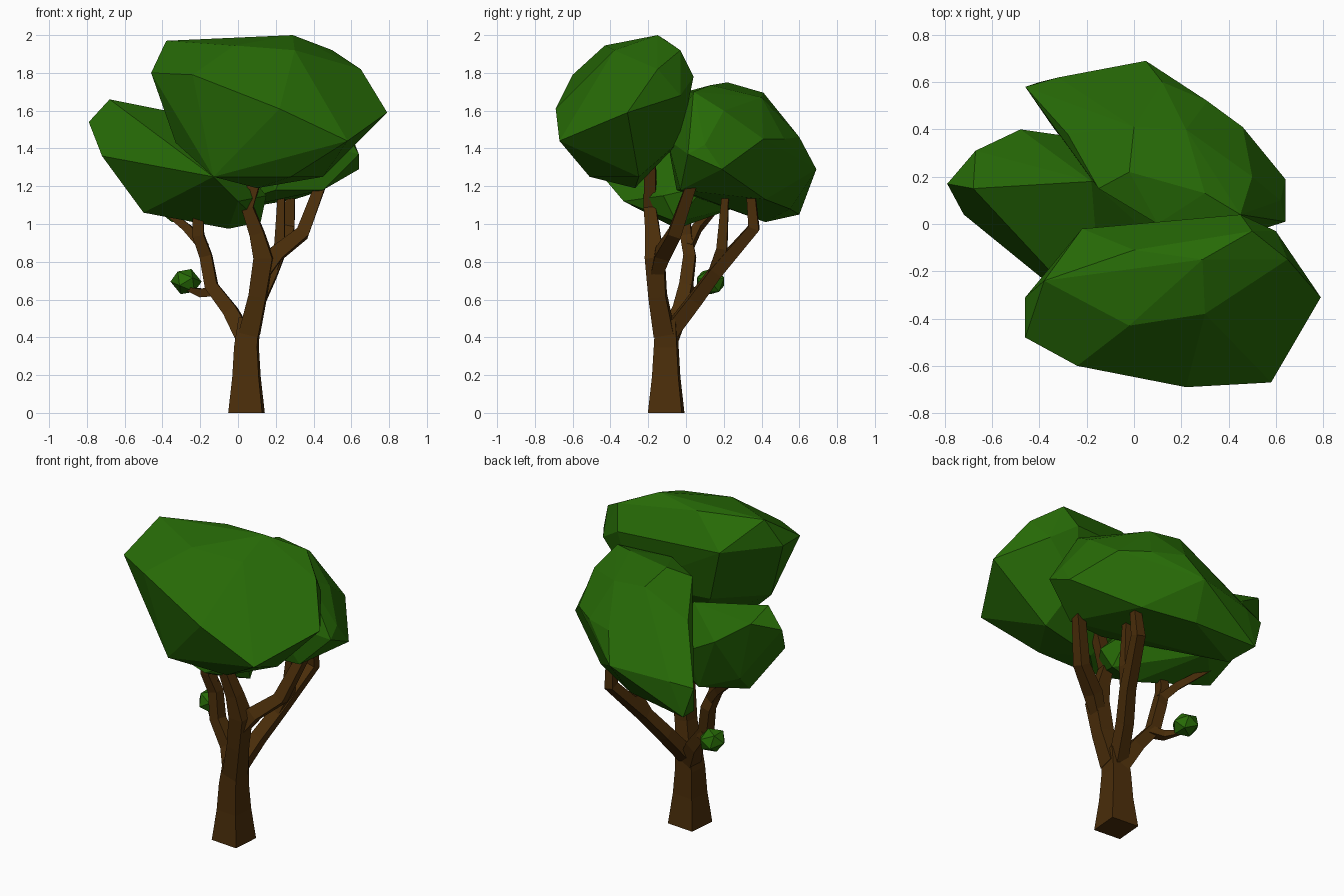
import bpy, bmesh
from mathutils import Vector, Matrix


def material(name, rgb):
    m = bpy.data.materials.new(name)
    m.diffuse_color = (*rgb, 1)
    return m


GREEN = material("leaf_green", (0.02, 0.145, 0.002))
BROWN = material("bark_brown", (0.07, 0.027, 0.003))


def finish(name, bm, mat):
    bmesh.ops.recalc_face_normals(bm, faces=bm.faces)
    me = bpy.data.meshes.new(name)
    bm.to_mesh(me)
    bm.free()
    me.materials.append(mat)
    ob = bpy.data.objects.new(name, me)
    bpy.context.collection.objects.link(ob)


def limb(name, path):
    """Square-section tapered limb along (x, y, z, half width) points."""
    bm = bmesh.new()
    pts = [Vector(p[:3]) for p in path]
    rings = []
    for i, p in enumerate(pts):
        t = (pts[min(i + 1, len(pts) - 1)] - pts[max(i - 1, 0)]).normalized()
        u = Vector((0, 1, 0)).cross(t).normalized()
        u = Matrix.Rotation(-0.08, 3, t) @ u
        v = t.cross(u)
        w = path[i][3]
        rings.append([bm.verts.new(p + w * (a * u + b * v))
                      for a, b in ((-1, -1), (1, -1), (1, 1), (-1, 1))])
    for r, s in zip(rings, rings[1:]):
        for k in range(4):
            n = (k + 1) % 4
            bm.faces.new((r[k], r[n], s[n], s[k]))
    bm.faces.new(rings[0][::-1])
    bm.faces.new(rings[-1])
    finish(name, bm, BROWN)


def clump(name, points):
    """Faceted leaf mass wrapped around a few corner points."""
    bm = bmesh.new()
    for p in points:
        bm.verts.new(p)
    bmesh.ops.convex_hull(bm, input=bm.verts[:])
    loose = [v for v in bm.verts if not v.link_faces]
    bmesh.ops.delete(bm, geom=loose, context='VERTS')
    bmesh.ops.dissolve_limit(bm, angle_limit=0.09, verts=bm.verts[:], edges=bm.edges[:])
    finish(name, bm, GREEN)


# Trunk and the limbs that fork from it
limb("trunk", [(0.045, -0.105, 0, 0.09), (0.045, -0.105, 0.19, 0.07),
               (0.045, -0.105, 0.35, 0.061), (0.06, -0.105, 0.5, 0.053)])
limb("main_limb", [(0.06, -0.115, 0.42, 0.053), (0.105, -0.15, 0.62, 0.046),
                   (0.135, -0.165, 0.82, 0.05), (0.1, -0.175, 0.95, 0.038),
                   (0.05, -0.19, 1.09, 0.032), (0.11, -0.19, 1.3, 0.03)])
limb("right_limb", [(0.125, -0.16, 0.72, 0.03), (0.2, -0.125, 0.84, 0.04),
                    (0.34, -0.06, 0.95, 0.035), (0.45, 0.04, 1.24, 0.027)])
limb("back_limb", [(0.05, -0.08, 0.43, 0.04), (0.11, 0.05, 0.6, 0.037),
                   (0.18, 0.16, 0.75, 0.034), (0.27, 0.36, 0.98, 0.03),
                   (0.28, 0.34, 1.2, 0.022)])
limb("back_branch", [(0.165, 0.14, 0.72, 0.03), (0.22, 0.19, 0.87, 0.028),
                     (0.23, 0.21, 1.18, 0.017)])
limb("left_limb", [(0.035, -0.09, 0.4, 0.045), (-0.04, -0.03, 0.54, 0.038),
                   (-0.14, 0.0, 0.67, 0.034), (-0.17, 0.02, 0.83, 0.032),
                   (-0.21, 0.0, 0.94, 0.03), (-0.21, -0.01, 1.1, 0.026)])
limb("left_branch", [(-0.18, 0.01, 0.88, 0.026), (-0.27, 0.06, 0.98, 0.022),
                     (-0.42, 0.17, 1.1, 0.014)])
limb("low_twig", [(-0.11, 0.0, 0.65, 0.028), (-0.19, 0.04, 0.635, 0.022),
                  (-0.28, 0.11, 0.66, 0.008)])

# Leaf masses
clump("front_foliage", [
    (-0.38, -0.24, 1.97), (0.0, -0.11, 1.975), (0.29, -0.15, 2.0), (-0.02, -0.43, 1.945),
    (0.3, -0.38, 1.92), (0.5, -0.03, 1.92), (0.65, -0.15, 1.82), (0.79, -0.31, 1.59),
    (-0.46, -0.31, 1.8), (-0.46, -0.48, 1.8), (-0.24, -0.6, 1.79), (0.22, -0.69, 1.61),
    (0.58, -0.67, 1.44), (-0.33, -0.38, 1.43), (-0.13, -0.51, 1.25), (0.28, -0.51, 1.25),
    (0.1, -0.27, 1.19), (0.45, -0.25, 1.25), (0.45, 0.04, 1.78), (0.6, -0.03, 1.68),
    (-0.22, -0.02, 1.8), (0.1, -0.01, 1.7), (0.4, -0.03, 1.44), (-0.1, -0.1, 1.45)])
clump("back_foliage", [
    (-0.46, 0.58, 1.24), (-0.4, 0.6, 1.05), (-0.32, 0.62, 1.26), (0.05, 0.69, 1.29),
    (-0.35, 0.42, 1.01), (0.31, 0.52, 1.45), (0.46, 0.41, 1.45), (0.64, 0.19, 1.29),
    (0.64, 0.01, 1.37), (0.62, 0.1, 1.42), (-0.28, 0.38, 1.54), (-0.02, 0.22, 1.75),
    (0.3, 0.13, 1.735), (0.0, 0.41, 1.695), (0.22, 0.4, 1.67), (0.12, 0.6, 1.46),
    (0.45, 0.04, 1.7), (0.5, 0.2, 1.6), (-0.15, 0.15, 1.7), (0.1, 0.0, 1.7),
    (0.3, -0.1, 1.45), (0.45, -0.03, 1.18), (0.2, -0.05, 1.18), (0.3, 0.42, 1.13),
    (0.0, 0.55, 1.08)])
clump("left_foliage", [
    (-0.79, 0.17, 1.54), (-0.68, 0.15, 1.66), (-0.67, 0.31, 1.6), (-0.48, 0.4, 1.47),
    (-0.27, 0.37, 1.35), (-0.18, 0.18, 1.56), (-0.4, 0.16, 1.61), (-0.72, 0.04, 1.36),
    (-0.37, -0.19, 1.36), (-0.5, 0.08, 1.06), (-0.55, 0.25, 1.2), (-0.3, 0.3, 1.1),
    (-0.05, -0.05, 0.975), (0.12, -0.05, 1.01), (-0.35, -0.24, 1.27), (0.0, -0.33, 1.12),
    (-0.13, -0.44, 1.25), (0.15, -0.12, 1.15), (0.1, 0.1, 1.2)])

# Small tuft on the low twig
bm = bmesh.new()
bmesh.ops.create_icosphere(bm, subdivisions=1, radius=0.085,
                           matrix=Matrix.Translation((-0.275, 0.13, 0.695)) @
                           Matrix.Rotation(0.4, 4, 'Y') @ Matrix.Diagonal((1, 1, 0.85, 1)))
finish("small_tuft", bm, GREEN)
